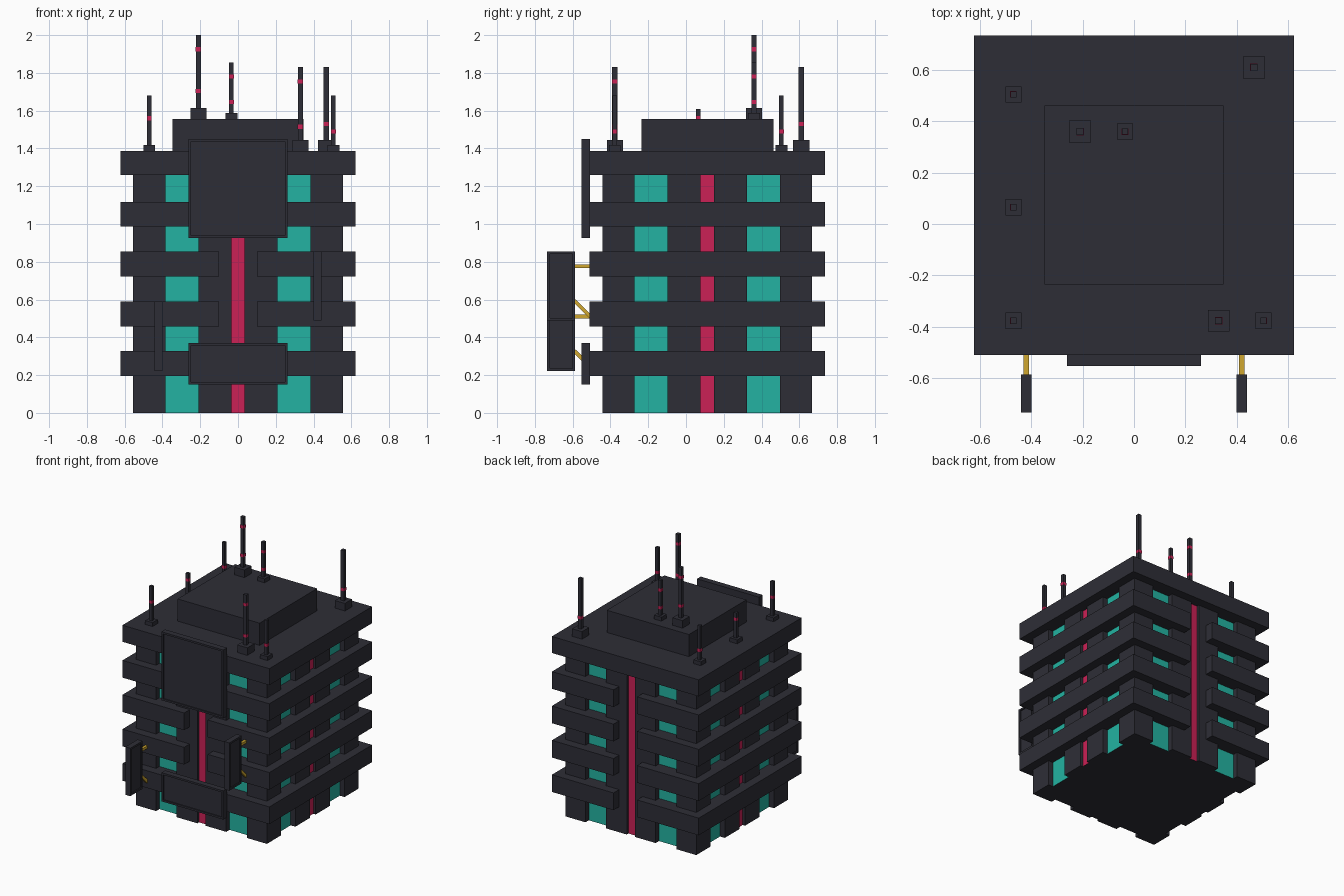
import bpy, bmesh
from math import radians
from mathutils import Matrix, Vector

cube = bpy.data.objects.get("Cube")
if cube:
    bpy.data.objects.remove(cube, do_unlink=True)


def material(name, rgb):
    m = bpy.data.materials.new(name)
    m.use_nodes = True
    m.diffuse_color = (*rgb, 1)
    m.node_tree.nodes["Principled BSDF"].inputs["Base Color"].default_value = (*rgb, 1)
    return m


DARK = material("charcoal", (0.027, 0.027, 0.037))
TEAL = material("teal glass", (0.017, 0.45, 0.36))
PINK = material("crimson", (0.60, 0.015, 0.093))
GOLD = material("yellow metal", (0.63, 0.39, 0.03))
CY = 0.1125  # depth centre of the tower


def finish(name, bm, *mats):
    bmesh.ops.recalc_face_normals(bm, faces=bm.faces)
    mesh = bpy.data.meshes.new(name)
    bm.to_mesh(mesh)
    bm.free()
    for m in mats:
        mesh.materials.append(m)
    ob = bpy.data.objects.new(name, mesh)
    bpy.context.scene.collection.objects.link(ob)
    return ob


def add_box(bm, centre, size, tilt=0, mat=0):
    mx = (Matrix.Translation(centre) @ Matrix.Rotation(radians(tilt), 4, 'X')
          @ Matrix.Diagonal((*size, 1)))
    verts = bmesh.ops.create_cube(bm, size=1, matrix=mx)["verts"]
    for f in {f for v in verts for f in v.link_faces}:
        f.material_index = mat


def box(name, lo, hi, mat=DARK):
    bm = bmesh.new()
    lo, hi = Vector(lo), Vector(hi)
    add_box(bm, (lo + hi) / 2, hi - lo)
    return finish(name, bm, mat)


def add_prism(bm, outline, z0, z1):
    base = bm.faces.new([bm.verts.new((x, y + CY, z0)) for x, y in outline])
    new = bmesh.ops.extrude_face_region(bm, geom=[base])["geom"]
    for v in new:
        if isinstance(v, bmesh.types.BMVert):
            v.co.z = z1


def panel(name, lo, hi, axis, directions):
    """Box with a framed, sunken field on the chosen sides."""
    bm = bmesh.new()
    lo, hi = Vector(lo), Vector(hi)
    add_box(bm, (lo + hi) / 2, hi - lo)
    bm.normal_update()
    for f in [f for f in bm.faces if round(f.normal[axis]) in directions]:
        n = f.normal.copy()
        bmesh.ops.inset_individual(bm, faces=[f], thickness=0.02)
        ring = bmesh.ops.extrude_face_region(bm, geom=[f])["geom"]
        moved = [v for v in ring if isinstance(v, bmesh.types.BMVert)]
        bmesh.ops.translate(bm, verts=moved, vec=-0.008 * n)
        if f.is_valid:
            bmesh.ops.delete(bm, geom=[f], context='FACES')
    return finish(name, bm, DARK)


# Tower body: one side's notched outline turned round four times
HALF, GLASS, STRIPE = 0.555, 0.515, 0.535
half_side = [(0.035, STRIPE), (0.035, HALF), (0.21, HALF), (0.21, GLASS),
             (0.385, GLASS), (0.385, HALF)]
side = [(-u, -d) for u, d in reversed(half_side)] + [(u, -d) for u, d in half_side]
side.append((HALF, -HALF))
outline = []
for _ in range(4):
    outline += side
    side = [(-y, x) for x, y in side]
bm = bmesh.new()
add_prism(bm, outline, 0, 1.3)
body = finish("tower_body", bm, DARK, TEAL, PINK)
for p in body.data.polygons:
    if abs(p.normal.z) < 0.5:
        reach = p.normal.dot(p.center - Vector((0, CY, 0)))
        p.material_index = 1 if abs(reach - GLASS) < 0.005 else 2 if abs(reach - STRIPE) < 0.005 else 0

# Balconies: a wrap-around bracket on each flank of every floor
S, INNER, GAP = 0.6225, 0.5, 0.1
bracket = [(GAP, -S), (S, -S), (S, S), (GAP, S),
           (GAP, INNER), (INNER, INNER), (INNER, -INNER), (GAP, -INNER)]
for label, sign in (("left", 1), ("right", -1)):
    bm = bmesh.new()
    for floor in range(4):
        z = 0.195 + 0.2635 * floor
        add_prism(bm, [(sign * x, y) for x, y in bracket], z, z + 0.132)
    finish(label + "_balconies", bm, DARK)

# Roof
box("roof_slab", (-S, CY - S, 1.26), (S, CY + S, 1.387))
box("roof_block", (-0.348, -0.235, 1.38), (0.348, 0.462, 1.557))

# Front signs
panel("upper_sign", (-0.262, -0.553, 0.925), (0.262, -0.508, 1.45), 1, (-1,))
panel("lower_sign", (-0.262, -0.553, 0.15), (0.262, -0.508, 0.37), 1, (-1,))

# Projecting blade signs with their brackets
for label, x, z0 in (("left", 0.42, 0.488), ("right", -0.42, 0.222)):
    panel(label + "_blade_sign", (x - 0.021, -0.735, z0), (x + 0.021, -0.587, z0 + 0.367),
          0, (-1, 1))
    bm = bmesh.new()
    add_box(bm, (x, -0.547, z0 + 0.288), (0.02, 0.09, 0.02))
    add_box(bm, (x, -0.547, z0 + 0.062), (0.02, 0.125, 0.02), tilt=-45)
    finish(label + "_blade_bracket", bm, GOLD)

# Antennas: x, y, foot height, tip height, large?, band heights
ROOF, BLOCK = 1.385, 1.555
antennas = [
    (-0.21, 0.36, BLOCK, 2.0, True, (1.925, 1.705)),
    (-0.035, 0.36, BLOCK, 1.855, False, (1.78, 1.645)),
    (0.467, 0.61, ROOF, 1.83, True, (1.53,)),
    (0.33, -0.377, ROOF, 1.83, True, (1.755, 1.515)),
    (0.505, -0.377, ROOF, 1.68, False, (1.49,)),
    (-0.47, -0.377, ROOF, 1.68, False, (1.56,)),
    (-0.47, 0.065, ROOF, 1.61, False, (1.56,)),
    (-0.47, 0.505, ROOF, 1.68, False, (1.49,)),
]
for i, (x, y, z0, z1, large, bands) in enumerate(antennas, 1):
    foot, height, mast = (0.085, 0.06, 0.027) if large else (0.063, 0.032, 0.024)
    bm = bmesh.new()
    add_box(bm, (x, y, z0 + height / 2), (foot, foot, height))
    add_box(bm, (x, y, (z0 + z1) / 2), (mast, mast, z1 - z0))
    for z in bands:
        add_box(bm, (x, y, z), (mast + 0.002, mast + 0.002, 0.022), mat=1)
    finish(f"antenna_{i}", bm, DARK, PINK)
